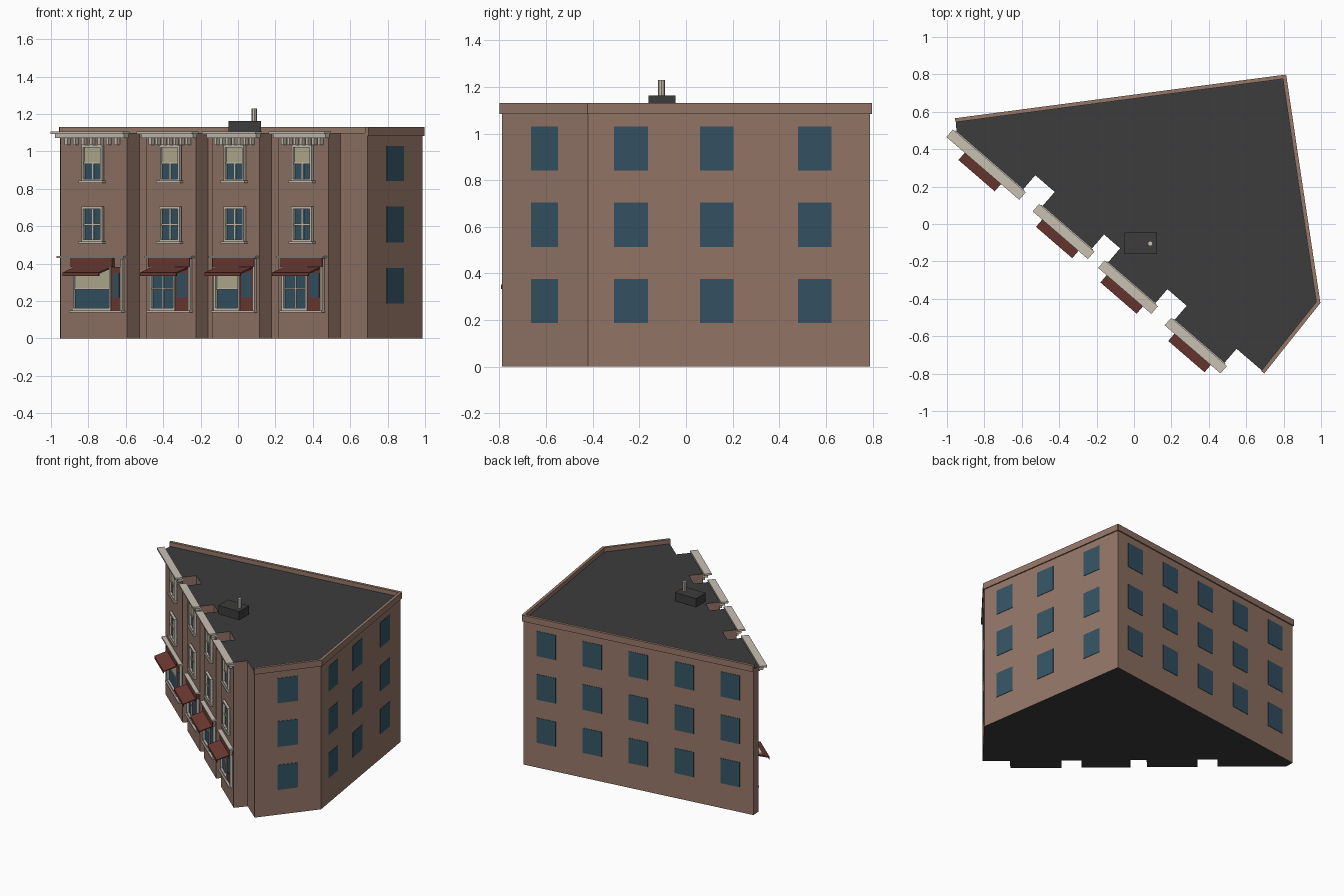
import bpy, bmesh
from mathutils import Vector

if "Cube" in bpy.data.objects:
    bpy.data.objects.remove(bpy.data.objects["Cube"])


def material(name, r, g, b):
    m = bpy.data.materials.new(name)
    m.diffuse_color = (r, g, b, 1)
    m.use_nodes = True
    m.node_tree.nodes["Principled BSDF"].inputs["Base Color"].default_value = m.diffuse_color
    return m


BRICK = material("brown brick", 0.30, 0.185, 0.14)
ROOF = material("dark roofing", 0.045, 0.045, 0.045)
STONE = material("pale stone", 0.58, 0.53, 0.45)
GLASS = material("blue glass", 0.036, 0.088, 0.128)
BLIND = material("cream blind", 0.48, 0.44, 0.30)
RED = material("dark red paint", 0.155, 0.042, 0.034)


def finish(name, bm, *mats):
    bmesh.ops.recalc_face_normals(bm, faces=bm.faces)
    me = bpy.data.meshes.new(name)
    bm.to_mesh(me)
    bm.free()
    ob = bpy.data.objects.new(name, me)
    bpy.context.collection.objects.link(ob)
    for m in mats:
        me.materials.append(m)
    return ob


class Wall:
    """Vertical plane: s runs along it, n points out of it."""
    def __init__(self, origin, along):
        self.o = Vector(origin)
        self.u = Vector(along).normalized()
        self.n = Vector((self.u.y, -self.u.x))

    def at(self, s, n, z=0.0):
        p = self.o + self.u * s + self.n * n
        return Vector((p.x, p.y, z))

    def prism(self, bm, s0, s1, profile):
        a = [bm.verts.new(self.at(s0, n, z)) for n, z in profile]
        b = [bm.verts.new(self.at(s1, n, z)) for n, z in profile]
        bm.faces.new(a)
        bm.faces.new(b[::-1])
        for i in range(len(a)):
            j = (i + 1) % len(a)
            bm.faces.new((a[i], b[i], b[j], a[j]))

    def boxes(self, name, mat, items):
        bm = bmesh.new()
        for s0, s1, n0, n1, z0, z1 in items:
            self.prism(bm, s0, s1, [(n0, z0), (n1, z0), (n1, z1), (n0, z1)])
        return finish(name, bm, mat)


# Street front: four bays standing forward of a recessed wall
street = Wall((0, 0), (0.757, -0.653))
FRONT, BACK, ROOF_Z, TOP = 0.246, 0.147, 1.098, 1.13
bays = [(-1.042, -0.570), (-0.433, -0.085), (0.029, 0.363), (0.499, 0.851)]

outline = []
for i, (s0, s1) in enumerate(bays):
    if i:
        outline.append(street.at(s0, BACK))
    outline += [street.at(s0, FRONT), street.at(s1, FRONT), street.at(s1, BACK)]
plain = [(0.692, -0.79), (0.987, -0.42), (0.876, 0.315), (0.806, 0.789), (-0.952, 0.557)]
outline += [Vector((x, y, 0)) for x, y in plain]

# Main body, with dark roof and underside
bm = bmesh.new()
base = bm.faces.new([bm.verts.new(p) for p in outline])
ext = bmesh.ops.extrude_face_region(bm, geom=[base], use_keep_orig=True)
bmesh.ops.translate(bm, vec=(0, 0, ROOF_Z),
                    verts=[v for v in ext["geom"] if isinstance(v, bmesh.types.BMVert)])
bm.normal_update()
for f in bm.faces:
    f.material_index = 1 if abs(f.normal.z) > 0.5 else 0
finish("building_body", bm, BRICK, ROOF)

# Plain walls: parapet and three rows of flat windows
floors = [(0.188, 0.376), (0.513, 0.705), (0.842, 1.03)]
for k, count in enumerate([1, 2, 1, 5]):
    a, b = Vector(plain[k]), Vector(plain[k + 1])
    length = (b - a).length
    wall = Wall(a, b - a)
    wall.boxes(f"parapet_{k}", BRICK, [(-0.004, length + 0.004, -0.012, 0.009, 1.083, TOP)])
    wall.boxes(f"plain_windows_{k}", GLASS,
               [(c - 0.073, c + 0.073, -0.002, 0.003, z0, z1)
                for z0, z1 in floors
                for c in [length * (j + 0.5) / count for j in range(count)]])


def frame(c0, c1, z0, z1, t, depth):
    """Four bars around an opening."""
    n0, n1 = FRONT, FRONT + depth
    return [(c0, c0 + t, n0, n1, z0, z1), (c1 - t, c1, n0, n1, z0, z1),
            (c0, c1, n0, n1, z0, z0 + t), (c0, c1, n0, n1, z1 - t, z1)]


for i, (s0, s1) in enumerate(bays):
    c, F, w = (s0 + s1) / 2, FRONT, s1 - s0

    # Cornice: top slab, moulding and brackets
    span = 0.37 * w
    street.boxes(f"cornice_{i}", STONE,
                 [(s0 - 0.021, s1 + 0.021, F + 0.004, F + 0.057, 1.093, 1.106),
                  (s0 - 0.008, s1 + 0.008, F, F + 0.035, 1.072, 1.093)])
    street.boxes(f"cornice_brackets_{i}", STONE,
                 [(x - 0.009, x + 0.009, F, F + 0.025, 1.035, 1.073)
                  for x in [c + span * (j / 3 - 1) for j in range(7)]])

    # Two upper sash windows; the top one has a half-drawn blind
    for level, (z0, z1) in enumerate([(0.515, 0.705), (0.84, 1.035)]):
        h, mid = 0.072, (z0 + z1) / 2
        street.boxes(f"sash_glass_{i}_{level}", GLASS, [(c - h, c + h, F - 0.002, F + 0.003, z0, z1)])
        street.boxes(f"sash_frame_{i}_{level}", STONE,
                     frame(c - h, c + h, z0, z1, 0.013, 0.018) +
                     [(c - 0.005, c + 0.005, F, F + 0.009, z0, mid if level else z1),
                      (c - h, c + h, F, F + 0.01, mid - 0.005, mid + 0.005),
                      (c - h - 0.012, c + h + 0.012, F, F + 0.026, z0 - 0.008, z0 + 0.004)])
        if level:
            street.boxes(f"sash_blind_{i}", BLIND, [(c - h, c + h, F, F + 0.006, mid, z1)])

    # Shop front: window on the left, door on the right
    left = c - 0.14
    split, right = (c + 0.135, c + 0.205) if i == 0 else (c + 0.04, c + 0.137)
    zb, zt = 0.15, 0.382
    street.boxes(f"shop_glass_{i}", GLASS, [(left, split, F - 0.002, F + 0.003, zb, zt)])
    bars = frame(left, split, zb, zt, 0.013, 0.018)
    if i % 2 == 0:
        street.boxes(f"shop_blind_{i}", BLIND, [(left, split, F, F + 0.006, 0.265, zt)])
    else:
        m = (left + split) / 2
        bars.append((m - 0.004, m + 0.004, F, F + 0.009, zb, zt))
    bars += [(left, split, F, F + 0.01, 0.261, 0.27),
             (right, right + 0.01, F, F + 0.018, zb, 0.425),
             (left - 0.01, right + 0.015, F, F + 0.028, 0.14, zb)]
    street.boxes(f"shop_frame_{i}", STONE, bars)
    street.boxes(f"shop_door_{i}", RED, [(split, right, F, F + 0.012, zb, zt)])
    street.boxes(f"door_glass_{i}", GLASS,
                 [(split + 0.014, right - 0.014, F + 0.01, F + 0.015, 0.22, 0.35)])

    # Fascia board, its ledge and the sloping awning
    street.boxes(f"fascia_{i}", RED, [(c - 0.147, c + 0.147, F, F + 0.02, 0.382, 0.43)])
    over = 0.236 if i == 0 else 0.165
    street.boxes(f"fascia_ledge_{i}", STONE, [(c - over, c + over, F, F + 0.03, 0.43, 0.442)])
    bm = bmesh.new()
    street.prism(bm, c - 0.128, c + 0.128,
                 [(F, 0.385), (F + 0.108, 0.352), (F + 0.108, 0.334),
                  (F + 0.103, 0.334), (F + 0.103, 0.346), (F, 0.377)])
    finish(f"awning_{i}", bm, RED)

# Rooftop box and vent pipe
deck = Wall((0, 0), (1, 0))
deck.boxes("roof_hatch", ROOF, [(-0.052, 0.122, 0.045, 0.16, ROOF_Z - 0.01, 1.162)])
bpy.ops.mesh.primitive_cylinder_add(vertices=8, radius=0.014, depth=0.08,
                                    location=(0.087, -0.105, 1.19))
pipe = bpy.context.object
pipe.name = "vent_pipe"
pipe.data.materials.append(STONE)
